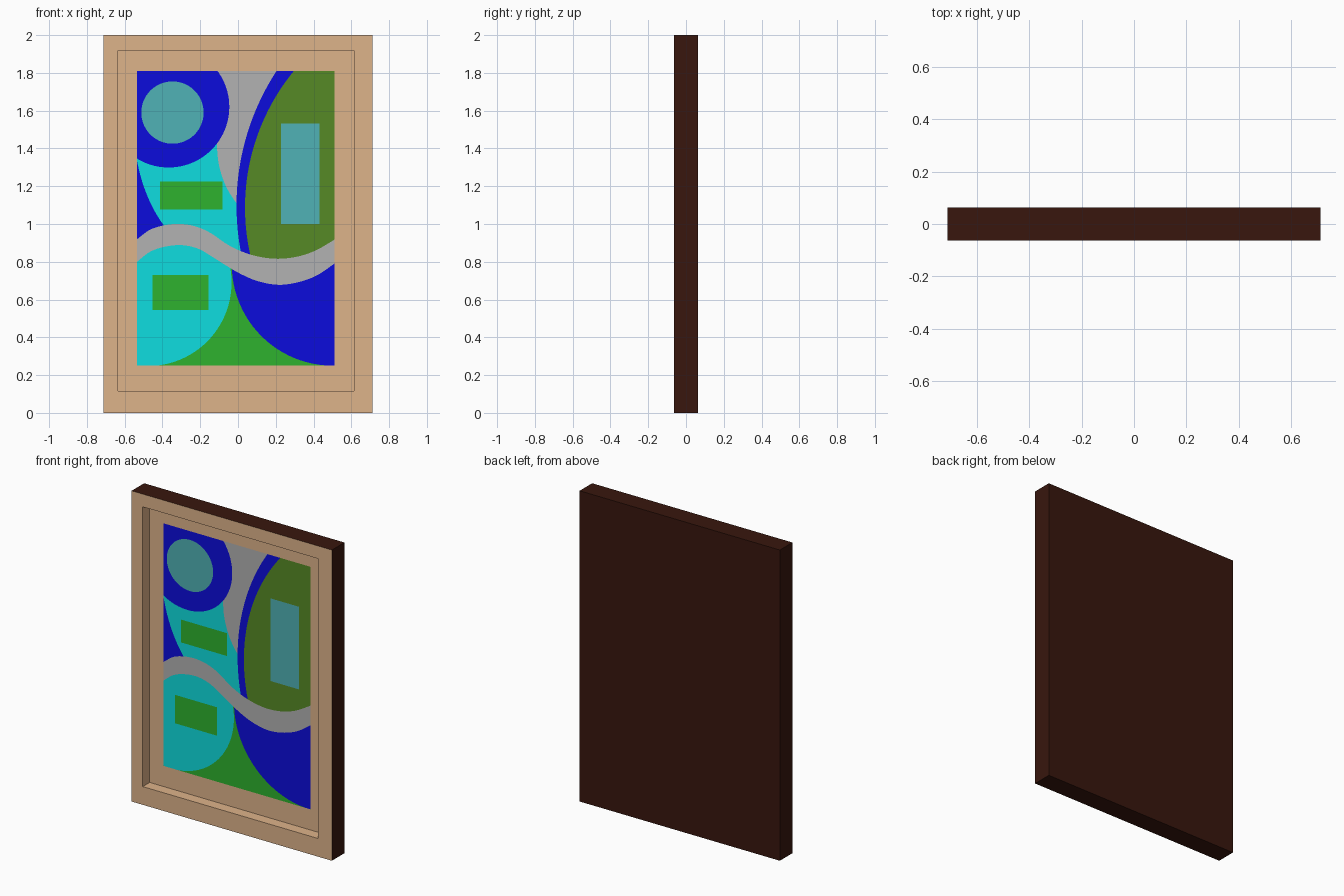
import bpy, bmesh, math
from mathutils import Vector
from mathutils.geometry import delaunay_2d_cdt

if "Cube" in bpy.data.objects:
    bpy.data.objects.remove(bpy.data.objects["Cube"])

W, H, D = 0.713, 2.0, 0.0635              # half width, height, half depth
L, R, B, T = -0.634, 0.615, 0.117, 1.918  # recess opening
FLOOR_Y = 0.007                           # recess floor


def material(name, rgb):
    lin = [(c / 255 / 12.92) if c < 11 else ((c / 255 + 0.055) / 1.055) ** 2.4 for c in rgb]
    m = bpy.data.materials.new(name)
    m.diffuse_color = (*lin, 1)
    m.use_nodes = True
    m.node_tree.nodes["Principled BSDF"].inputs["Base Color"].default_value = m.diffuse_color
    return m


TAN = material("tan_wood", (222, 179, 138))
DARK = material("dark_wood", (56, 22, 13))
BLUE = material("blue", (12, 12, 220))
CYAN = material("cyan", (14, 222, 224))
GREY = material("grey", (178, 178, 178))
GREEN = material("green", (46, 178, 46))
OLIVE = material("olive", (86, 138, 38))
TEAL = material("teal", (80, 178, 182))


def add_mesh(name, verts, faces, mat):
    me = bpy.data.meshes.new(name)
    me.from_pydata(verts, [], faces)
    me.materials.append(mat)
    ob = bpy.data.objects.new(name, me)
    bpy.context.collection.objects.link(ob)
    bm = bmesh.new()
    bm.from_mesh(me)
    loose = [v for v in bm.verts if not v.link_faces]
    bmesh.ops.delete(bm, geom=loose, context='VERTS')
    bm.to_mesh(me)
    bm.free()


def rect(x0, x1, z0, z1):
    return [(x0, z0), (x1, z0), (x1, z1), (x0, z1)]


def disc(x, z, r, n=96):
    return [(x + r * math.cos(2 * math.pi * i / n), z + r * math.sin(2 * math.pi * i / n))
            for i in range(n)]


def smooth(pts, steps=6):
    """Catmull-Rom curve through the points."""
    p = [Vector(q) for q in pts]
    p = [2 * p[0] - p[1]] + p + [2 * p[-1] - p[-2]]
    out = []
    for a, b, c, d in zip(p, p[1:], p[2:], p[3:]):
        for i in range(steps):
            t = i / steps
            q = 0.5 * (2 * b + (c - a) * t + (2 * a - 5 * b + 4 * c - d) * t * t
                       + (3 * b - a - 3 * c + d) * t ** 3)
            out.append(tuple(q))
    return out + [tuple(p[-2])]


# Shell: dark back and outer sides
ring = rect(-W, W, 0, H)
add_mesh("outer_shell", [(x, y, z) for y in (-D, D) for x, z in ring],
         [(7, 6, 5, 4)] + [(i, i + 4, (i + 1) % 4 + 4, (i + 1) % 4) for i in range(4)], DARK)

# Frame: tan front border and recess walls
hole = rect(L, R, B, T)
verts = ([(x, -D, z) for x, z in ring] + [(x, -D, z) for x, z in hole]
         + [(x, FLOOR_Y, z) for x, z in hole])
faces = []
for i in range(4):
    j = (i + 1) % 4
    faces += [(i, j, j + 4, i + 4), (i + 4, j + 4, j + 8, i + 8)]
add_mesh("front_frame", verts, faces, TAN)

# Picture: regions of one flat panel
wave_top = smooth([(-.60, .87), (-.534, .92), (-.465, .97), (-.386, .994), (-.306, 1.0),
                   (-.227, .988), (-.148, .954), (-.053, .89), (.037, .848), (.127, .824),
                   (.217, .816), (.312, .827), (.407, .858), (.51, .917), (.58, .965)])
wave_low = smooth([(-.60, .74), (-.534, .80), (-.465, .853), (-.386, .88), (-.296, .888),
                   (-.211, .869), (-.137, .827), (-.074, .787), (.011, .737), (.106, .697),
                   (.217, .678), (.328, .694), (.423, .731), (.51, .79), (.58, .84)])
below = wave_low + [(.58, .1), (-.60, .1)]
cyan_field = smooth([(-.555, 1.45), (-.534, 1.33), (-.502, 1.208), (-.454, 1.092),
                     (-.391, .99), (-.30, .88)]) + [(.04, .7), (.12, 1.0), (0, 1.6)]
grey_field = smooth([(-.108, 1.48), (-.111, 1.41), (-.1, 1.308), (-.063, 1.198),
                     (-.005, 1.106), (.04, 1.06)]) + [(.25, 1.85), (-.16, 1.85)]

# name, material, outline, zone (1 above the wave, -1 below it, 0 anywhere)
layers = [
    ("recess_floor", TAN, hole, 0),
    ("canvas", GREEN, rect(-.534, .510, .25, 1.811), 0),
    ("below_wave", GREEN, below, -1),
    ("upper_ground", BLUE, rect(-.56, .53, .6, 1.83), 1),
    ("upper_cyan_field", CYAN, cyan_field, 1),
    ("upper_grey_field", GREY, grey_field, 1),
    ("blue_arc", BLUE, disc(1.297, 1.097, 1.305, 200), 1),
    ("olive_arc", OLIVE, disc(1.178, 1.087, 1.141, 200), 1),
    ("blue_disc", BLUE, disc(-.367, 1.62, .321), 1),
    ("teal_disc", TEAL, disc(-.347, 1.59, .165), 1),
    ("tall_teal_block", TEAL, rect(.227, .431, 1.0, 1.532), 1),
    ("upper_green_block", GREEN, rect(-.412, -.082, 1.078, 1.225), 1),
    ("lower_cyan_disc", CYAN, disc(-.476, .69, .442), -1),
    ("lower_blue_disc", BLUE, disc(.502, .785, .535), -1),
    ("lower_green_block", GREEN, rect(-.452, -.156, .546, .729), -1),
    ("grey_wave", GREY, wave_top + wave_low[::-1], 0),
]

# Overlay all outlines, then give each cell to the topmost layer there
pts, polys = [], []
for _, _, outline, _ in layers:
    area = sum(a[0] * b[1] - b[0] * a[1] for a, b in zip(outline, outline[1:] + outline[:1]))
    ordered = outline if area > 0 else outline[::-1]
    polys.append(list(range(len(pts), len(pts) + len(ordered))))
    pts += [Vector(q) for q in ordered]
cv, _, cf, _, _, origin = delaunay_2d_cdt(pts, [], polys, 1, 1e-5)
cells = [[] for _ in layers]
for face, ids in zip(cf, origin):
    if 0 not in ids:
        continue
    top = 0
    if 1 in ids:
        side = -1 if 2 in ids else 1
        top = max(i for i in ids if layers[i][3] in (0, side))
    cells[top].append(face)
panel = [(v.x, FLOOR_Y, v.y) for v in cv]
for (name, mat, _, _), part in zip(layers, cells):
    if part:
        add_mesh(name, panel, part, mat)
